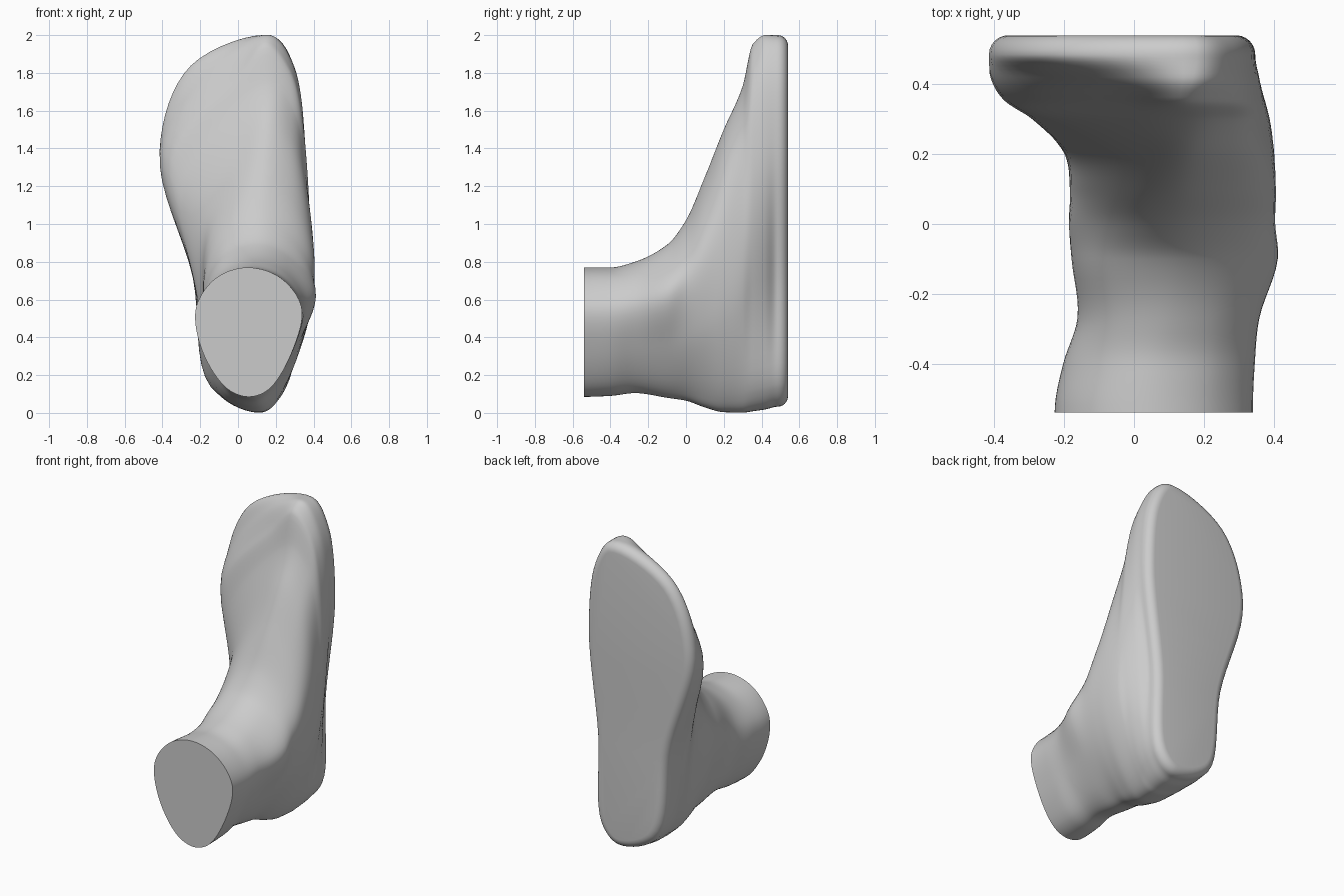
import bpy, bmesh, math
from mathutils import Vector

if "Cube" in bpy.data.objects:
    bpy.data.objects.remove(bpy.data.objects["Cube"])

# Cross-sections along y: y, z low, z high, x at low, x at high,
# then left x and right x at four fixed fractions of the height
FRACTIONS = (0.06, 0.35, 0.69, 0.92)
SECTIONS = [
    (-.54, .085, .77, .06, .05, -.055, -.188, -.222, -.115, .165, .287, .337, .225),
    (-.40, .09, .77, .06, .06, -.05, -.165, -.198, -.095, .165, .29, .343, .235),
    (-.27, .105, .80, .07, .09, -.04, -.13, -.158, -.075, .16, .29, .357, .25),
    (-.10, .08, .89, .08, .11, -.045, -.14, -.175, -.08, .165, .315, .41, .265),
    (.00, .065, 1.02, .09, .12, -.055, -.16, -.175, -.045, .175, .34, .40, .265),
    (.10, .03, 1.25, .11, .14, -.075, -.168, -.162, .0, .195, .365, .397, .27),
    (.20, .005, 1.50, .12, .16, -.09, -.18, -.175, .02, .22, .38, .385, .285),
    (.30, .003, 1.73, .13, .17, -.11, -.215, -.28, -.02, .235, .375, .368, .292),
    (.352, .010, 1.95, .13, .15, -.13, -.23, -.36, .0, .25, .36, .362, .285),
    (.42, .02, 2.0, .13, .17, -.145, -.238, -.407, -.12, .255, .325, .356, .293),
    (.485, .035, 1.995, .13, .18, -.15, -.24, -.415, -.25, .255, .28, .347, .296),
]
ROWS, COLS = 6, 8
SOLE_Y, EDGE = 0.54, 0.055


def in_between(sections, i, t):
    """Hermite blend between section i and i + 1 (no overshoot in height)."""
    def slope(k, c):
        if k <= 0 or k >= len(sections) - 1:
            return 0.0
        a, b, d = sections[k - 1], sections[k], sections[k + 1]
        s0 = (b[c] - a[c]) / (b[0] - a[0])
        s1 = (d[c] - b[c]) / (d[0] - b[0])
        if c > 2:
            return (s0 + s1) / 2
        return 2 * s0 * s1 / (s0 + s1) if s0 * s1 > 0 else 0.0
    p, q = sections[i], sections[i + 1]
    h = q[0] - p[0]
    out = [p[0] + h * t]
    for c in range(1, len(p)):
        out.append((2*t**3 - 3*t*t + 1) * p[c] + (3*t*t - 2*t**3) * q[c]
                   + h * ((t**3 - 2*t*t + t) * slope(i, c) + (t**3 - t*t) * slope(i + 1, c)))
    return out


def contour(s):
    """Closed smooth outline (x, z) of one section."""
    lo, hi = s[1], s[2]
    zs = [lo + (hi - lo) * f for f in FRACTIONS]
    pts = [Vector((s[3], lo))] + [Vector(p) for p in zip(s[9:13], zs)]
    pts += [Vector((s[4], hi))] + [Vector(p) for p in zip(s[5:9], zs)][::-1]
    n, out = len(pts), []
    for i in range(n):
        a, b, c, d = (pts[(i + k) % n] for k in (-1, 0, 1, 2))
        # tangents scaled by chord length, so short spans stay round
        l0, l1, l2 = (max((q - p).length, 1e-4) ** 0.5 for p, q in ((a, b), (b, c), (c, d)))
        m0 = l1 * ((b - a) / l0 - (c - a) / (l0 + l1) + (c - b) / l1)
        m1 = l1 * ((c - b) / l1 - (d - b) / (l1 + l2) + (d - c) / l2)
        for k in range(COLS):
            t = k / COLS
            out.append((2*t**3 - 3*t*t + 1) * b + (3*t*t - 2*t**3) * c
                       + (t**3 - 2*t*t + t) * m0 + (t**3 - t*t) * m1)
    return out


def inset(loop, d):
    n, out = len(loop), []
    for i, p in enumerate(loop):
        tan = (loop[(i + 1) % n] - loop[i - 1]).normalized()
        out.append(p + Vector((-tan.y, tan.x)) * d)
    return out


# Leg stump, ankle, heel and instep
rings = []
for i in range(len(SECTIONS) - 1):
    for k in range(ROWS):
        s = in_between(SECTIONS, i, k / ROWS)
        rings.append((s[0], contour(s)))

# Rounded edge running into the flat sole
last = contour(SECTIONS[-1])
for k in range(7):
    a = math.pi / 2 * k / 6
    y0 = SECTIONS[-1][0]
    rings.append((y0 + (SOLE_Y - y0) * math.sin(a), inset(last, EDGE * (1 - math.cos(a)))))

# Skin the rings and cap both ends
bm = bmesh.new()
loops = [[bm.verts.new((p.x, y, p.y)) for p in ring] for y, ring in rings]
for a, b in zip(loops, loops[1:]):
    for i in range(len(a)):
        j = (i + 1) % len(a)
        bm.faces.new((a[i], a[j], b[j], b[i]))
bm.faces.new(loops[0])
bm.faces.new(loops[-1])
bmesh.ops.recalc_face_normals(bm, faces=bm.faces)
mesh = bpy.data.meshes.new("foot")
bm.to_mesh(mesh)
bm.free()
foot = bpy.data.objects.new("foot", mesh)
bpy.context.collection.objects.link(foot)
bpy.context.view_layer.objects.active = foot
foot.select_set(True)
bpy.ops.object.shade_smooth_by_angle(angle=math.radians(40))
